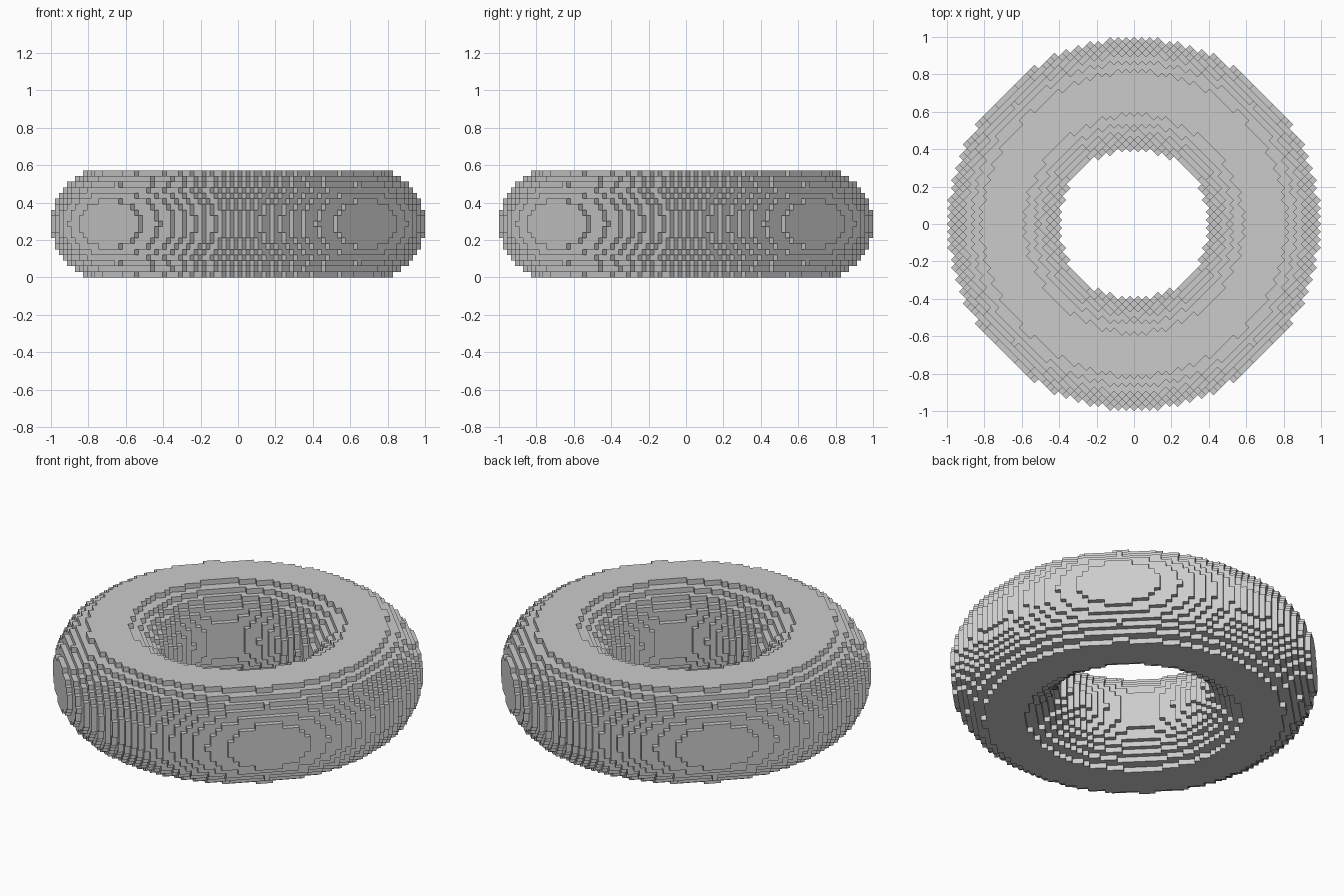
import bpy, bmesh
from math import atan2, cos, pi, hypot, sqrt
from mathutils import Matrix, Vector

if "Cube" in bpy.data.objects:
    bpy.data.objects.remove(bpy.data.objects["Cube"])

# Ring dimensions, in blocks
MAJOR, MINOR = 23.2, 9.797
SEGMENTS = 48
REACH, LAYERS = 34, 9
BLOCK = 1 / (23.5 * sqrt(2))


def in_ring(i, j, k):
    """Is the block centre inside a many-sided ring?"""
    step = 2 * pi / SEGMENTS
    off_middle = atan2(j, i) % step - step / 2
    radius = hypot(i, j) * cos(off_middle) / cos(step / 2)
    return hypot(radius - MAJOR, k) <= MINOR


def add_block_shell(bm, cells):
    """Add only the block faces that touch empty space."""
    corners = {}

    def corner(p):
        key = tuple(round(2 * c) for c in p)
        if key not in corners:
            corners[key] = bm.verts.new(p)
        return corners[key]

    for cell in cells:
        centre = Vector(cell)
        for axis in range(3):
            for side in (-1, 1):
                n = Vector((0, 0, 0))
                n[axis] = side
                if tuple(int(c) for c in centre + n) in cells:
                    continue
                u = Vector((n.z, n.x, n.y))
                v = n.cross(u)
                middle = centre + n / 2
                bm.faces.new([corner(middle + (a * u + b * v) / 2)
                              for a, b in ((-1, -1), (1, -1), (1, 1), (-1, 1))])


# Plain grey material
grey = bpy.data.materials.new("plain_grey")
grey.use_nodes = True
colour = (0.6, 0.6, 0.6, 1)
grey.diffuse_color = colour
grey.node_tree.nodes["Principled BSDF"].inputs["Base Color"].default_value = colour

# Stepped block ring, turned so the block corners face the front
span = range(-REACH, REACH + 1)
cells = {(i, j, k) for i in span for j in span
         for k in range(-LAYERS, LAYERS + 1) if in_ring(i, j, k)}
bm = bmesh.new()
add_block_shell(bm, cells)
bm.transform(Matrix.Translation((0, 0, (LAYERS + 0.5) * BLOCK))
             @ Matrix.Rotation(pi / 4, 4, "Z") @ Matrix.Scale(BLOCK, 4))
mesh = bpy.data.meshes.new("block_ring")
bm.to_mesh(mesh)
bm.free()
mesh.materials.append(grey)
ring = bpy.data.objects.new("block_ring", mesh)
bpy.context.collection.objects.link(ring)
